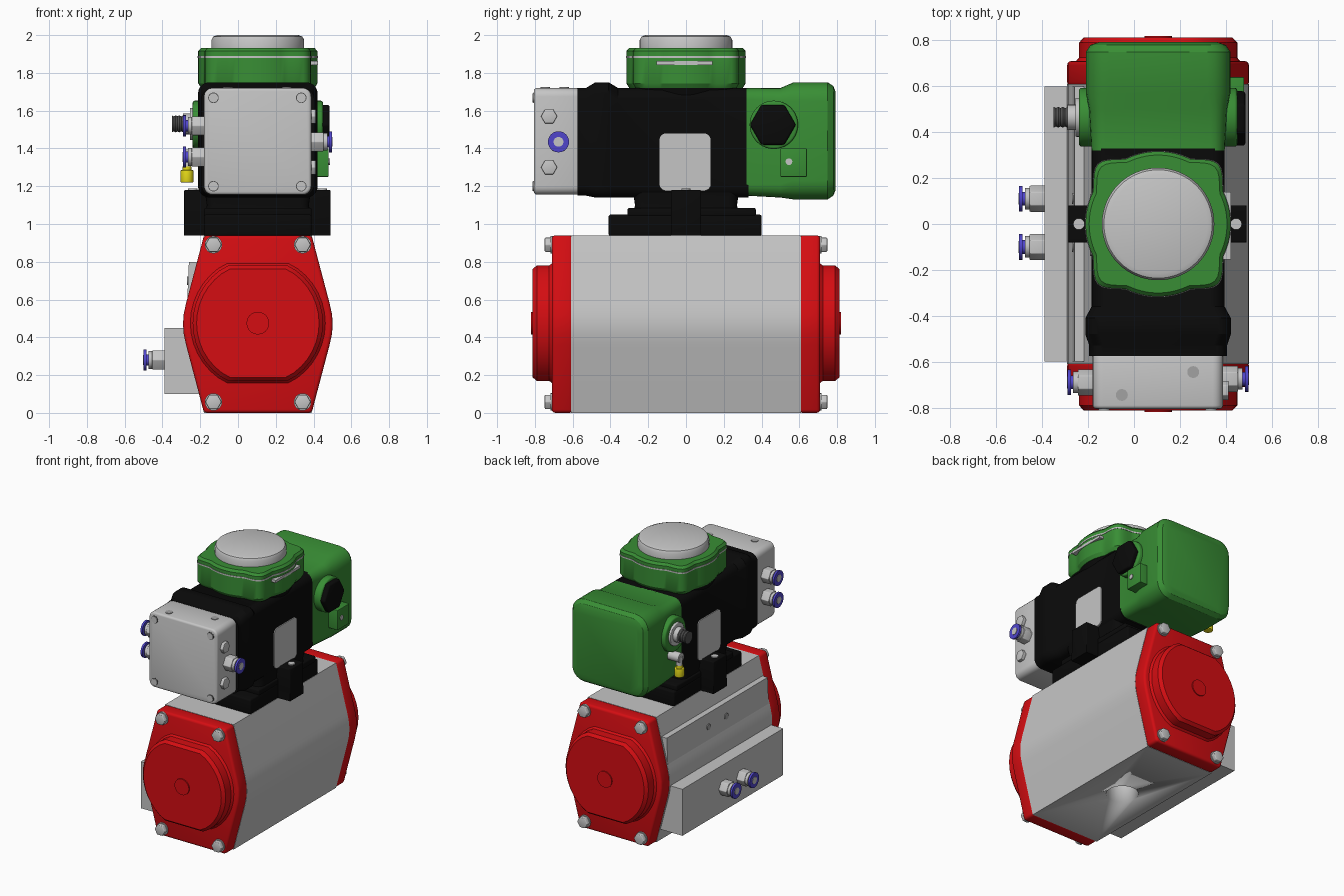
import bpy, bmesh, math
from math import cos, sin, pi, radians

cube = bpy.data.objects.get("Cube")
if cube:
    bpy.data.objects.remove(cube, do_unlink=True)

CENTRE = 0.105   # x of the main axis


def material(name, red, green, blue):
    mat = bpy.data.materials.new(name)
    mat.use_nodes = True
    mat.diffuse_color = (red, green, blue, 1)
    shader = mat.node_tree.nodes["Principled BSDF"]
    shader.inputs["Base Color"].default_value = (red, green, blue, 1)
    shader.inputs["Roughness"].default_value = 0.5
    return mat


GREY = material("aluminium grey", 0.56, 0.56, 0.56)
STEEL = material("screw steel", 0.36, 0.36, 0.36)
DARK = material("thread dark grey", 0.08, 0.08, 0.08)
RED = material("cap red", 0.66, 0.004, 0.006)
GREEN = material("housing green", 0.04, 0.27, 0.035)
BLACK = material("body black", 0.003, 0.003, 0.003)
BLUE = material("fitting blue", 0.08, 0.06, 0.6)
YELLOW = material("plug yellow", 0.85, 0.75, 0.01)


def loft(name, mat, axis, sections, bevel=0.0):
    """Skin a list of (position, outline) sections along an axis, with end caps."""
    bm = bmesh.new()
    place = {"x": lambda t, u, v: (t, u, v),
             "y": lambda t, u, v: (u, t, v),
             "z": lambda t, u, v: (u, v, t)}[axis]
    rings = [[bm.verts.new(place(t, u, v)) for u, v in outline] for t, outline in sections]
    for a, b in zip(rings, rings[1:]):
        for i in range(len(a)):
            j = (i + 1) % len(a)
            bm.faces.new((a[i], a[j], b[j], b[i]))
    bm.faces.new(rings[0])
    bm.faces.new(rings[-1])
    bmesh.ops.recalc_face_normals(bm, faces=bm.faces)
    if bevel:
        sharp = [e for e in bm.edges if e.calc_face_angle(0) > radians(35)]
        bmesh.ops.bevel(bm, geom=sharp, offset=bevel, segments=3, profile=0.5,
                        affect="EDGES", clamp_overlap=True)
    mesh = bpy.data.meshes.new(name)
    bm.to_mesh(mesh)
    bm.free()
    mesh.materials.append(mat)
    obj = bpy.data.objects.new(name, mesh)
    bpy.context.collection.objects.link(obj)
    bpy.ops.object.select_all(action="DESELECT")
    obj.select_set(True)
    bpy.context.view_layer.objects.active = obj
    bpy.ops.object.shade_smooth_by_angle(angle=radians(32))
    return obj


def circle(u, v, radius, count=32):
    return [(u + radius * cos(2 * pi * i / count), v + radius * sin(2 * pi * i / count))
            for i in range(count)]


def rounded(u0, u1, v0, v1, radius, steps=5):
    pts = []
    corners = ((u1, v1, -1, -1), (u0, v1, 1, -1), (u0, v0, 1, 1), (u1, v0, -1, 1))
    for k, (u, v, su, sv) in enumerate(corners):
        for i in range(steps + 1):
            a = pi / 2 * (k + i / steps)
            pts.append((u + su * radius + radius * cos(a), v + sv * radius + radius * sin(a)))
    return pts


def prism(name, mat, axis, outline, start, end, bevel=0.0):
    return loft(name, mat, axis, [(start, outline), (end, outline)], bevel)


def box(name, mat, x0, x1, y0, y1, z0, z1, bevel=0.0):
    return prism(name, mat, "z", [(x0, y0), (x1, y0), (x1, y1), (x0, y1)], z0, z1, bevel)


def disc(name, mat, axis, u, v, radius, start, end, count=24, bevel=0.0):
    return prism(name, mat, axis, circle(u, v, radius, count), start, end, bevel)


def push_fitting(name, side, base, y, z):
    """Hex nut, collar and blue release ring pointing along x."""
    def at(distance):
        return base + side * distance
    disc(name + "_nut", GREY, "x", y, z, 0.058, at(-0.02), at(0.065), 6, 0.004)
    disc(name + "_collar", GREY, "x", y, z, 0.047, at(0.06), at(0.085))
    disc(name + "_stem", BLUE, "x", y, z, 0.03, at(0.08), at(0.1))
    disc(name + "_ring", BLUE, "x", y, z, 0.056, at(0.095), at(0.11))
    disc(name + "_tube", GREY, "x", y, z, 0.026, at(0.1), at(0.113))


# Actuator body, with a drive socket cut in its underside
half = [(0.285, 0.0), (0.38, 0.36), (0.393, 0.42), (0.396, 0.47),
        (0.393, 0.52), (0.38, 0.58), (0.285, 0.94)]
barrel = [(CENTRE + u, v) for u, v in half] + [(CENTRE - u, v) for u, v in reversed(half)]
body = prism("actuator_body", GREY, "y", barrel, -0.61, 0.61)
cutter = disc("socket_cutter", GREY, "z", CENTRE, 0, 0.11, -0.1, 0.2)
cut = body.modifiers.new("socket", "BOOLEAN")
cut.operation = "DIFFERENCE"
cut.object = cutter
graph = bpy.context.evaluated_depsgraph_get()
body.data = bpy.data.meshes.new_from_object(body.evaluated_get(graph))
body.modifiers.clear()
bpy.data.objects.remove(cutter, do_unlink=True)

# Air manifold along the right side
manifold = [(-0.39, 0.1), (-0.39, 0.45), (-0.275, 0.45), (-0.26, 0.8), (-0.15, 0.8), (-0.15, 0.1)]
prism("air_manifold", GREY, "y", manifold, -0.6, 0.6)
for y in (-0.1, 0.11):
    push_fitting("manifold_fitting", -1, -0.39, y, 0.28)
    disc("manifold_screw", STEEL, "x", y, 0.7, 0.022, -0.27, -0.25, 16)

# Red end caps with clipped round bosses and corner bolts
boss = [(u, min(max(v, 0.17), 0.78)) for u, v in circle(CENTRE, 0.475, 0.345, 40)]
foot = [(CENTRE + (u - CENTRE) * 1.06, 0.475 + (v - 0.475) * 1.06) for u, v in boss]
lip = [(CENTRE + (u - CENTRE) * 0.94, 0.475 + (v - 0.475) * 0.94) for u, v in boss]
for s in (-1, 1):
    prism("end_cap", RED, "y", barrel, s * 0.6, s * 0.71, 0.018)
    loft("end_cap_boss", RED, "y",
         [(s * 0.7, foot), (s * 0.725, boss), (s * 0.79, boss), (s * 0.812, lip)])
    disc("end_cap_plug", RED, "y", CENTRE, 0.475, 0.06, s * 0.8, s * 0.82)
    for x in (-0.13, 0.342):
        for z in (0.058, 0.89):
            disc("cap_washer", GREY, "y", x, z, 0.046, s * 0.7, s * 0.718)
            disc("cap_bolt", GREY, "y", x, z, 0.043, s * 0.71, s * 0.748, 6, 0.005)

# Black mounting bracket
box("bracket_base", BLACK, -0.18, 0.39, -0.41, 0.4, 0.935, 1.05, 0.012)
box("bracket_step", BLACK, -0.18, 0.39, -0.31, 0.37, 1.04, 1.085, 0.01)
loft("bracket_neck", BLACK, "z", [(t, rounded(CENTRE - w, CENTRE + w, -w, w, 0.05))
                                  for t, w in ((1.05, 0.28), (1.1, 0.27), (1.2, 0.285))])
box("bracket_ears", BLACK, -0.285, 0.49, -0.08, 0.08, 0.95, 1.18, 0.006)
box("bracket_foot", BLACK, -0.285, 0.49, -0.08, 0.08, 0.94, 1.0)
for x in (-0.24, 0.445):
    disc("ear_screw", GREY, "z", x, 0, 0.025, 1.17, 1.188, 16)

# Black controller housing with a flared front collar
sections = [(-0.575, 0.3, 1.15, 1.72), (-0.53, 0.3, 1.15, 1.72), (-0.48, 0.317, 1.14, 1.75),
            (-0.41, 0.317, 1.14, 1.75), (-0.36, 0.29, 1.14, 1.72), (0.33, 0.29, 1.14, 1.72)]
loft("controller_housing", BLACK, "y",
     [(y, rounded(CENTRE - w, CENTRE + w, z0, z1, 0.06)) for y, w, z0, z1 in sections])
for s in (-1, 1):
    side = CENTRE + s * 0.28
    prism("side_label", GREY, "x", rounded(-0.14, 0.13, 1.175, 1.48, 0.035), side, side + s * 0.017)

# Grey front valve block
prism("valve_block", GREY, "y", rounded(-0.18, 0.388, 1.155, 1.72, 0.045), -0.805, -0.565, 0.015)
for x in (-0.13, 0.335):
    for z in (1.2, 1.668):
        disc("block_screw_rim", DARK, "y", x, z, 0.028, -0.8, -0.807, 20)
        disc("block_screw", GREY, "y", x, z, 0.024, -0.8, -0.812, 16)
for x, y in ((-0.053, -0.745), (0.258, -0.645)):
    disc("block_top_screw", STEEL, "z", x, y, 0.026, 1.71, 1.724, 16)
push_fitting("block_fitting", 1, 0.388, -0.675, 1.435)
for z in (1.3, 1.57):
    disc("vent_plug", GREY, "x", -0.725, z, 0.043, 0.38, 0.412, 6, 0.004)
for z in (1.355, 1.52):
    push_fitting("block_fitting", -1, -0.18, -0.69, z)

# Green rear terminal housing
loft("terminal_housing", GREEN, "y",
     [(y, rounded(CENTRE - w, CENTRE + w, z0, z1, r)) for y, w, z0, z1, r in
      ((0.32, 0.29, 1.15, 1.72, 0.06), (0.5, 0.3, 1.14, 1.72, 0.07), (0.57, 0.315, 1.13, 1.75, 0.1),
       (0.75, 0.315, 1.13, 1.75, 0.1), (0.78, 0.295, 1.15, 1.73, 0.09), (0.792, 0.26, 1.18, 1.7, 0.07))])
for s in (-1, 1):
    disc("cable_entry", GREEN, "x", 0.465, 1.525, 0.128, CENTRE + s * 0.25, CENTRE + s * 0.345, 40, 0.012)
disc("blanking_plug", BLACK, "x", 0.46, 1.525, 0.122, 0.44, 0.485, 6, 0.012)
box("earth_lug", GREEN, 0.36, 0.48, 0.5, 0.64, 1.25, 1.4, 0.004)
disc("earth_screw", GREY, "x", 0.545, 1.33, 0.018, 0.47, 0.486, 16)

# Cable connector and the yellow capped drain on the right side
disc("connector_flange", GREY, "x", 0.465, 1.53, 0.085, -0.255, -0.23, 32, 0.005)
disc("connector_neck", GREY, "x", 0.465, 1.53, 0.055, -0.29, -0.24)
thread = [(-0.28 - 0.01 * i, circle(0.465, 1.53, 0.045 if i % 2 else 0.04)) for i in range(8)]
loft("connector_thread", DARK, "x", thread)
disc("drain_elbow", GREY, "x", 0.465, 1.36, 0.035, -0.285, -0.18)
disc("drain_stem", GREY, "z", -0.27, 0.465, 0.022, 1.27, 1.37)
disc("drain_collar", YELLOW, "z", -0.27, 0.465, 0.024, 1.28, 1.305)
disc("drain_cap", YELLOW, "z", -0.27, 0.465, 0.034, 1.22, 1.285, 20, 0.005)


# Green top cover: a rounded square merged with a circle
def cover_outline(scale, count=96):
    pts = []
    for i in range(count):
        a = 2 * pi * i / count
        square = 0.282 / (abs(cos(a)) ** 9 + abs(sin(a)) ** 9) ** (1 / 9)
        r = scale * max(0.316, square)
        pts.append((CENTRE + r * cos(a), r * sin(a)))
    return pts


loft("housing_collar", BLACK, "z", [(1.68, cover_outline(0.9)), (1.735, cover_outline(0.95))])
loft("cover_base", GREEN, "z", [(1.72, cover_outline(0.95)), (1.745, cover_outline(1)),
                                (1.88, cover_outline(1))])
prism("cover_seam", GREY, "z", cover_outline(1.008), 1.88, 1.89)
loft("cover_lid", GREEN, "z", [(1.89, cover_outline(1)), (1.915, cover_outline(1)),
                               (1.932, cover_outline(0.95))])
box("cover_label", GREY, 0.38, 0.423, -0.155, 0.14, 1.842, 1.862)

# Grey indicator dome on top
loft("indicator_dome", GREY, "z", [(z, circle(CENTRE, 0, r, 64)) for z, r in
                                   ((1.92, 0.245), (1.975, 0.245), (1.992, 0.236), (2.0, 0.215))])
